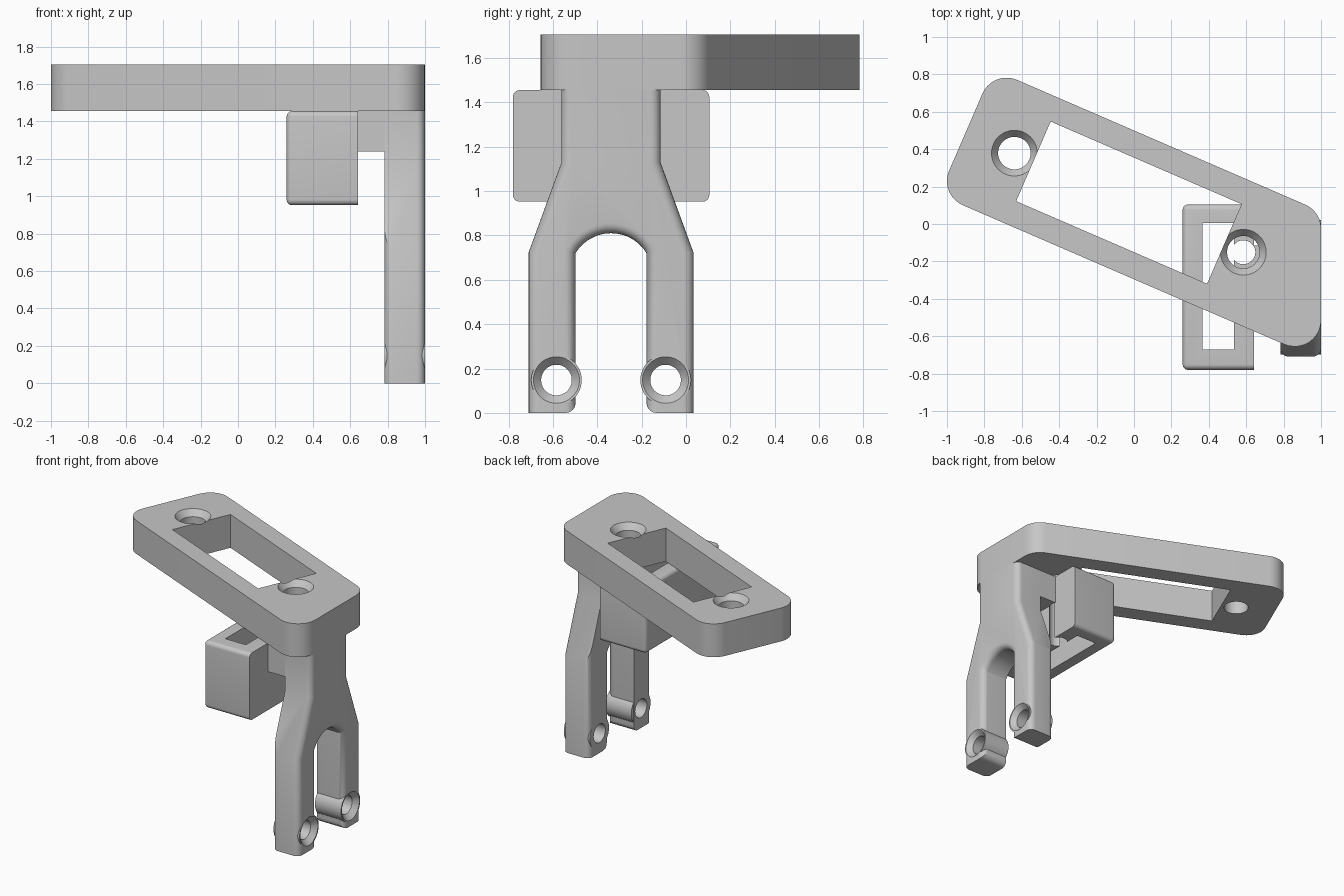
import bpy, bmesh, math
from mathutils import Vector, Matrix

if "Cube" in bpy.data.objects:
    bpy.data.objects.remove(bpy.data.objects["Cube"], do_unlink=True)

SHADE = (0.57, 0.57, 0.57, 1)
grey = bpy.data.materials.new("plain grey")
grey.use_nodes = True
grey.diffuse_color = SHADE
grey.node_tree.nodes["Principled BSDF"].inputs["Base Color"].default_value = SHADE

PLATE_Z, TOP_Z = 1.455, 1.705
LEG_IN, LEG_OUT = 0.782, 1.0
MID_Y = -0.338


def finish(name, bm):
    bmesh.ops.recalc_face_normals(bm, faces=bm.faces)
    me = bpy.data.meshes.new(name)
    bm.to_mesh(me)
    bm.free()
    me.materials.append(grey)
    ob = bpy.data.objects.new(name, me)
    bpy.context.collection.objects.link(ob)
    return ob


def rounded(points, radius, steps=10):
    """Round every corner of a convex outline."""
    out = []
    pts = [Vector(p) for p in points]
    for i, p in enumerate(pts):
        a, b = (pts[i - 1] - p).normalized(), (pts[(i + 1) % len(pts)] - p).normalized()
        half = a.angle(b) / 2
        centre = p + (a + b).normalized() * (radius / math.sin(half))
        start = (p + a * (radius / math.tan(half)) - centre).normalized()
        end = (p + b * (radius / math.tan(half)) - centre).normalized()
        out += [centre + start.slerp(end, k / steps) * radius for k in range(steps + 1)]
    return out


def prism(points, lo, hi, axis="z"):
    """Extrude an outline along z, or a (y, z) outline along x."""
    bm = bmesh.new()
    place = (lambda p, h: (p[0], p[1], h)) if axis == "z" else (lambda p, h: (h, p[0], p[1]))
    low = [bm.verts.new(place(p, lo)) for p in points]
    high = [bm.verts.new(place(p, hi)) for p in points]
    bm.faces.new(low)
    bm.faces.new(high)
    for i in range(len(points)):
        bm.faces.new((low[i - 1], low[i], high[i], high[i - 1]))
    bmesh.ops.recalc_face_normals(bm, faces=bm.faces)
    return bm


def box(x0, x1, y0, y1, z0, z1):
    return prism([(x0, y0), (x1, y0), (x1, y1), (x0, y1)], z0, z1)


def round_edges(bm, rule, radius):
    edges = [e for e in bm.edges if rule(*[v.co for v in e.verts])]
    bmesh.ops.bevel(bm, geom=edges, offset=radius, segments=6, profile=0.5,
                    affect="EDGES", clamp_overlap=False)


def cone(centre, r_low, r_high, depth, axis="z"):
    bm = bmesh.new()
    bmesh.ops.create_cone(bm, cap_ends=True, segments=48, radius1=r_low, radius2=r_high, depth=depth)
    turn = Matrix.Rotation(math.pi / 2, 4, "Y") if axis == "x" else Matrix()
    bmesh.ops.transform(bm, matrix=Matrix.Translation(centre) @ turn, verts=bm.verts)
    return bm


def cut(ob, bm):
    tool = finish("helper", bm)
    mod = ob.modifiers.new("cut", "BOOLEAN")
    mod.operation, mod.solver, mod.object = "DIFFERENCE", "EXACT", tool
    bpy.context.view_layer.objects.active = ob
    bpy.ops.object.modifier_apply(modifier=mod.name)
    mesh = tool.data
    bpy.data.objects.remove(tool)
    bpy.data.meshes.remove(mesh)


# Slanted top plate with a straight cut on the leg side
tilt = math.radians(-23.4)
u, v = Vector((math.cos(tilt), math.sin(tilt))), Vector((-math.sin(tilt), math.cos(tilt)))
mid = Vector((-0.0275, 0.114))


def on_plate(a, b):
    return mid + u * a + v * b


def at_cut(b):
    return on_plate((LEG_OUT - mid.x - v.x * b) / u.x, b)


outline = [on_plate(-0.95, -0.365), at_cut(-0.365), at_cut(0.365), on_plate(-0.95, 0.365)]
plate = finish("top_plate", prism(rounded(outline, 0.14), PLATE_Z, TOP_Z))
window = [on_plate(a * 0.556, b * 0.232) for a, b in ((-1, -1), (1, -1), (1, 1), (-1, 1))]
cut(plate, prism(window, PLATE_Z - 0.1, TOP_Z + 0.1))

# Hollow box under the plate, sharp on the leg side
bm = box(0.26, 0.642, -0.78, 0.105, 0.952, PLATE_Z)
round_edges(bm, lambda a, b: min(a.x, b.x) < 0.6, 0.03)
sleeve = finish("hollow_box", bm)
cut(sleeve, box(0.365, 0.535, -0.67, 0.005, 0.8, 1.6))

# Block joining the box to the leg
bridge = finish("bridge_block", box(0.642, LEG_IN, MID_Y - 0.223, MID_Y + 0.223, 1.24, PLATE_Z))

# Countersunk screw holes in the plate, one drilled on through the box wall
for side in (-1, 1):
    p = on_plate(side * 0.667, 0)
    cut(plate, cone((p.x, p.y, 1.58), 0.087, 0.087, 0.6))
    cut(plate, cone((p.x, p.y, TOP_Z - 0.02), 0.083, 0.13, 0.06))
for part in (sleeve, bridge):
    cut(part, cone((p.x, p.y, 1.2), 0.064, 0.064, 1.0))

# Forked leg: half outline from the arch top round to the neck, then mirrored
HALF_SLOT, HALF_LEG, HALF_NECK, KNEE = 0.16, 0.371, 0.223, 0.725
arch_r = 0.187
arch_z = 0.81 - arch_r
sweep = math.asin(HALF_SLOT / arch_r)
half = [(arch_r * math.sin(sweep * k / 10), arch_z + arch_r * math.cos(sweep * k / 10)) for k in range(11)]
half += [(HALF_SLOT, 0), (HALF_LEG, 0), (HALF_LEG, KNEE), (HALF_NECK, 1.13), (HALF_NECK, PLATE_Z)]
fork = [(MID_Y + y, z) for y, z in half] + [(MID_Y - y, z) for y, z in reversed(half[1:])]
bm = prism(fork, LEG_IN, LEG_OUT, "x")


def leg_edge(a, b):
    """Outer face all round, and the outside corners of the lower legs on the inner face."""
    if abs(a.x - b.x) > 0.01 or max(a.z, b.z) < 0.01 or min(a.z, b.z) > 1.4:
        return False
    lower_side = abs(a.y - MID_Y) > 0.3 and abs(b.y - MID_Y) > 0.3
    return a.x > 0.9 or lower_side


round_edges(bm, leg_edge, 0.045)
leg = finish("forked_leg", bm)
parts = [plate, sleeve, bridge, leg]

# Pivot bosses, countersunk pivot holes and rounded toes at the fork tips
TOE, PIVOT_Z = 0.045, 0.148
for side, name in ((-1, "front_pivot_boss"), (1, "back_pivot_boss")):
    y = MID_Y + side * 0.246
    boss = finish(name, cone(((LEG_IN + LEG_OUT) / 2, y, PIVOT_Z), 0.114, 0.114,
                             LEG_OUT - LEG_IN - 0.002, "x"))
    parts.append(boss)
    for part in (leg, boss):
        cut(part, cone((0.9, y, PIVOT_Z), 0.069, 0.069, 0.6, "x"))
        cut(part, cone((LEG_OUT - 0.01, y, PIVOT_Z), 0.066, 0.124, 0.06, "x"))
    toe = [(HALF_SLOT - 0.05, -0.05), (HALF_SLOT + TOE, -0.05)]
    toe += [(HALF_SLOT + TOE * (1 - math.sin(t)), TOE * (1 - math.cos(t)))
            for t in [math.pi / 2 * k / 6 for k in range(7)]]
    toe += [(HALF_SLOT - 0.05, TOE)]
    cut(leg, prism([(MID_Y + side * h, z) for h, z in toe], 0.7, 1.1, "x"))

for ob in parts:
    bpy.ops.object.select_all(action="DESELECT")
    ob.select_set(True)
    bpy.context.view_layer.objects.active = ob
    bpy.ops.object.shade_smooth_by_angle(angle=math.radians(30))
